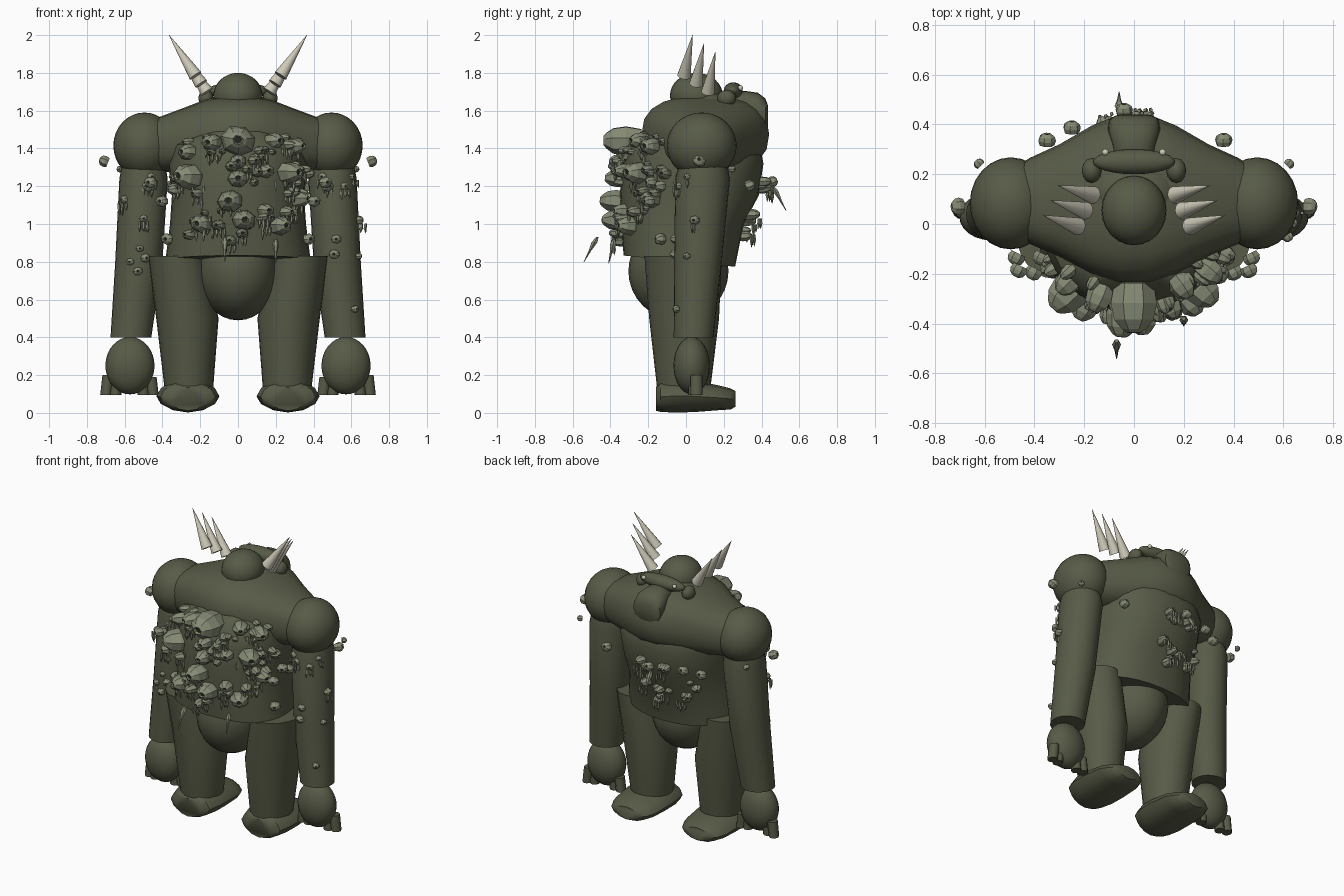
import bpy, bmesh, random
from math import sin, cos, pi, sqrt
from mathutils import Vector

random.seed(4)
cube = bpy.data.objects.get("Cube")
if cube:
    bpy.data.objects.remove(cube)


def material(name, r, g, b):
    m = bpy.data.materials.new(name)
    m.use_nodes = True
    m.diffuse_color = (r, g, b, 1)
    shader = m.node_tree.nodes["Principled BSDF"]
    shader.inputs["Base Color"].default_value = (r, g, b, 1)
    shader.inputs["Roughness"].default_value = 0.8
    return m


skin = material("olive skin", .095, .104, .062)
crust = material("pale barnacle", .24, .262, .18)
hole = material("dark opening", .018, .02, .013)
ivory = material("ivory horn", .62, .59, .48)


def finish(name, bm, mats, smooth=True):
    bmesh.ops.recalc_face_normals(bm, faces=bm.faces)
    mesh = bpy.data.meshes.new(name)
    bm.to_mesh(mesh)
    bm.free()
    obj = bpy.data.objects.new(name, mesh)
    bpy.context.collection.objects.link(obj)
    for m in mats:
        mesh.materials.append(m)
    if smooth:
        bpy.ops.object.select_all(action='DESELECT')
        bpy.context.view_layer.objects.active = obj
        obj.select_set(True)
        bpy.ops.object.shade_smooth_by_angle(angle=.7)
    return obj


def oval(center, u, v, sides=24, power=1.0):
    """Ring of points around a centre; power below one makes it boxier."""
    def shape(t):
        return abs(t) ** power * (1 if t > 0 else -1)
    c, u, v = Vector(center), Vector(u), Vector(v)
    return [c + u * shape(cos(2 * pi * i / sides)) + v * shape(sin(2 * pi * i / sides))
            for i in range(sides)]


def add_loft(bm, rings, last_index=0):
    loops = [[bm.verts.new(p) for p in ring] for ring in rings]
    n = len(loops[0])
    for a, b in zip(loops, loops[1:]):
        for i in range(n):
            bm.faces.new((a[i], a[(i + 1) % n], b[(i + 1) % n], b[i]))
    bm.faces.new(loops[0])
    bm.faces.new(loops[-1]).material_index = last_index


def loft(name, rings, mat=skin):
    bm = bmesh.new()
    add_loft(bm, rings)
    return finish(name, bm, [mat])


def ball(name, center, radii, mat=skin, segments=24):
    bm = bmesh.new()
    bmesh.ops.create_uvsphere(bm, u_segments=segments, v_segments=segments * 2 // 3, radius=1)
    for v in bm.verts:
        v.co = Vector(center) + v.co * Vector(radii)
    return finish(name, bm, [mat])


# Barrel torso: height, half width, front, back
TORSO = [(.8, .385, -.33, .26), (1, .36, -.345, .305), (1.15, .35, -.35, .385),
         (1.32, .37, -.34, .41), (1.42, .35, -.31, .39), (1.49, .24, -.24, .34)]
rings = []
for k, (z, rx, front, back) in enumerate(TORSO):
    ring = oval((0, (front + back) / 2, z), (rx, 0, 0), (0, (back - front) / 2, 0), 32, .88)
    if k == 0:
        for p in ring:
            p.z -= p.y * .1
    rings.append(ring)
loft("torso", rings)

# Shoulder yoke: half span, front, back, bottom, top
YOKE = [(.56, 0, .17, 1.34, 1.5), (.42, -.08, .265, 1.28, 1.565), (.3, -.13, .32, 1.27, 1.61),
        (.17, -.2, .395, 1.27, 1.66), (.06, -.235, .44, 1.27, 1.68)]
spans = [(-x, *rest) for x, *rest in YOKE] + [(x, *rest) for x, *rest in YOKE[::-1]]
loft("shoulder_yoke", [oval((x, (f + b) / 2, (lo + hi) / 2), (0, (b - f) / 2, 0),
                            (0, 0, (hi - lo) / 2), 20, .8) for x, f, b, lo, hi in spans])

ball("pelvis", (0, -.04, .75), (.215, .265, .26))

# Head, brow and snout
ball("head", (0, .055, 1.68), (.13, .14, .12))
ball("neck", (0, .13, 1.63), (.165, .12, .07))
ball("brow", (0, .25, 1.705), (.165, .05, .045))
loft("snout", [oval((0, y, z), (w, 0, 0), (0, 0, h), 20, .85)
               for y, z, w, h in [(.2, 1.63, .075, .05), (.31, 1.63, .085, .075),
                                  (.38, 1.6, .105, .095), (.42, 1.58, .1, .085),
                                  (.435, 1.57, .075, .055)]])


def limb(name, side, sections):
    """Upright limb from rows of height, x, y, half width and half depth."""
    loft(name, [oval((side * x, y, z), (rx, 0, 0), (0, ry, 0)) for z, x, y, rx, ry in sections])


for side, word in ((1, "left"), (-1, "right")):
    ball(word + "_cheek", (side * .17, .215, 1.665), (.04, .05, .045), segments=12)
    ball(word + "_eye", (side * .115, .288, 1.72), (.014, .014, .014), ivory, 10)
    ball(word + "_shoulder", (side * .495, .083, 1.415), (.165, .185, .175))
    limb(word + "_arm", side, [(1.34, .5, .09, .11, .12), (1.24, .5, .088, .128, .145),
                               (.8, .525, .063, .125, .126), (.4, .567, .04, .108, .105)])
    ball(word + "_hand", (side * .572, .03, .25), (.13, .096, .152))
    limb(word + "_leg", side, [(.83, .322, -.015, .155, .205), (.5, .268, -.01, .165, .185),
                               (.12, .26, -.012, .128, .14)])
    # Boots with the toe towards the back axis
    loft(word + "_foot", [oval((side * .265, y, z), (w, 0, 0), (0, 0, h), 12, 1.05)
                          for y, z, w, h in [(-.16, .074, .1, .062), (-.135, .085, .145, .08),
                                             (-.06, .09, .165, .088), (.04, .088, .167, .084),
                                             (.17, .08, .16, .066), (.235, .074, .13, .056),
                                             (.262, .074, .09, .042)]])
    # Stubby fingers splayed a little outward
    for i, (dx, y, top) in enumerate([(-.11, .05, .19), (-.065, .045, .15),
                                      (.07, .045, .15), (.115, .055, .2)]):
        x = .572 + dx
        loft(f"{word}_finger_{i}", [oval((side * (x + lean * dx), y, z), (.031, 0, 0),
                                         (0, .034, 0), 10)
                                    for z, lean in ((top, 0), (.095, .1))])
    # Three plain cone horns in a row
    for i in range(3):
        tip = Vector((side * (.365 - .03 * i), .035 + .06 * i, 2 - .045 * i))
        root = Vector((side * (.225 - .03 * i), -.01 + .063 * i, 1.785 - .043 * i))
        axis = tip - root
        u = axis.cross(Vector((0, 1, 0))).normalized()
        v = axis.cross(u).normalized()
        loft(f"{word}_horn_{i}", [oval(root + axis * t, u * r, v * r, 14)
                                  for t, r in [(0, .036), (1, .001)]], ivory)


def barnacle(bm, pos, out, r, length=1.0):
    """Faceted polyp on a surface, with a small dark mouth."""
    out = Vector(out).normalized()
    u = out.cross(Vector((.1, .05, 1))).normalized()
    v = out.cross(u)
    twist = random.uniform(-.25, .25)
    u, v = u + v * twist, v - u * twist
    rows = [(-.35, .85), (.2, 1), (.65, .85), (.9, .52), (1, .3), (.9, .2)]
    add_loft(bm, [oval(Vector(pos) + out * r * t * length, u * r * w, v * r * w * .85, 7)
                  for t, w in rows], 1)


def fringe(bm, pos, r):
    """Little hanging spikes below a polyp."""
    for i in range(3):
        top = Vector(pos) + Vector(((i - 1) * r * .7, random.uniform(-.01, .01), -r * .6))
        drop = random.uniform(.04, .07)
        add_loft(bm, [oval(top + Vector((random.uniform(-.008, .008) * t, 0, -drop * t)),
                           (w, 0, 0), (0, w, 0), 5)
                      for t, w in ((0, .007), (.5, .009), (1, .001))])


def torso_point(x, z, sign):
    """Point and outward direction on the torso; sign -1 is the front."""
    lower = max(k for k in range(len(TORSO) - 1) if TORSO[k][0] <= z or k == 0)
    a, b = TORSO[lower], TORSO[lower + 1]
    t = min(1, (z - a[0]) / (b[0] - a[0]))
    rx, f, back = (a[k] + (b[k] - a[k]) * t for k in (1, 2, 3))
    half = (back - f) / 2
    y = sign * half * sqrt(max(.1, 1 - (x / rx) ** 2))
    return (x, y + (f + back) / 2, z), (x / rx ** 2, y / half ** 2, .1)


# Growths on the front of the torso: x, height, size
bm = bmesh.new()
BIG = [(0, 1.44, .095), (-.24, 1.25, .08), (0, 1.24, .055), (-.04, 1.12, .07),
       (.03, 1.02, .065), (-.18, 1, .06), (.21, .99, .06), (.25, 1.27, .07),
       (.14, 1.28, .045), (.28, 1.41, .055), (.18, 1.44, .05), (-.13, 1.43, .055),
       (-.25, 1.38, .05), (.3, 1.13, .055), (.14, 1.07, .045), (-.04, .91, .035), (0, 1.33, .045)]
for k, (x, z, r) in enumerate(BIG):
    pos, out = torso_point(x, z, -1)
    barnacle(bm, pos, out, r, 1.55)
    if k % 2:
        fringe(bm, Vector(pos) + Vector((0, -.05, 0)), r)
# Small ones crowd in patches: x range, height range, count
PATCHES = [(.08, .35, 1.25, 1.46, 15), (.22, .35, 1.05, 1.25, 9), (-.06, .1, .95, 1.38, 9),
           (-.34, -.18, 1.14, 1.25, 7), (-.25, -.08, .91, 1.08, 8), (.1, .28, .93, 1.05, 7),
           (-.25, -.08, 1.38, 1.46, 4)]
for left, right, low, high, count in PATCHES:
    for k in range(count):
        pos, out = torso_point(random.uniform(left, right), random.uniform(low, high), -1)
        barnacle(bm, pos, out, random.uniform(.018, .036), 2)
        if k % 2:
            fringe(bm, Vector(pos) + Vector((0, -.04, 0)), .03)
finish("front_barnacles", bm, [crust, hole], False)

# Sparse growths behind the torso, thicker near the yoke
bm = bmesh.new()
for k in range(18):
    z = 1.25 - .33 * random.random() ** 2
    pos, out = torso_point(random.uniform(-.32, .08), z, 1)
    barnacle(bm, pos, out, random.uniform(.02, .036), 1.8)
    if k % 2:
        fringe(bm, Vector(pos) + Vector((0, .06, 0)), .035)
for x, y, z in [(-.35, .33, 1.2), (-.25, .38, 1.22), (-.04, .45, 1.22), (.36, .33, 1.2)]:
    barnacle(bm, (x, y, z), (0, 1, .4), .036)
finish("back_barnacles", bm, [crust, hole], False)

# Loose strands hanging off both faces
bm = bmesh.new()
for x, y, z, lean in [(-.07, -.47, .93, -.07), (.2, -.38, .92, -.03), (-.06, .46, 1.2, .07)]:
    add_loft(bm, [oval((x, y + lean * t, z - .13 * t), (w, 0, 0), (0, w, 0), 6)
                  for t, w in ((0, .008), (.2, .018), (.55, .008), (1, .002))])
finish("loose_strands", bm, [crust], False)

# Growths on the arms and flanks: x, height
SPOTS = {"left": [(.45, 1.25), (.48, 1.22), (.56, 1.2), (.6, 1.25), (.52, .92), (.51, .84),
                  (.64, 1.02), (.64, .83), (.62, .55)],
         "right": [(.48, 1.22), (.46, 1.25), (.6, 1.13), (.5, 1.03), (.49, .98), (.52, .87),
                   (.57, .8), (.49, .82), (.53, .75)]}
for side, word in ((1, "left"), (-1, "right")):
    bm = bmesh.new()
    for x, z in SPOTS[word]:
        dx = (x - .585 + z * .07) / .13
        out = Vector((side * dx, -sqrt(max(.02, 1 - dx * dx)), 0))
        pos = Vector((side * (.585 - z * .07), .03 + z * .045, z)) + out * .125
        barnacle(bm, pos, out, random.uniform(.02, .03))
        if z > 1:
            fringe(bm, pos + out * .02, .03)
    barnacle(bm, (side * .7, .07, 1.33), (side, 0, .4), .036)
    barnacle(bm, (side * .62, .24, 1.29), (side, 1, 0), .022)
    for x, y, z in [(.46, -.18, 1.22), (.4, -.19, 1.12), (.47, -.13, 1.2), (.37, -.13, .92)]:
        barnacle(bm, (side * x, y, z), (side * .5, -1, 0), .036)
    finish(word + "_arm_barnacles", bm, [crust, hole], False)
